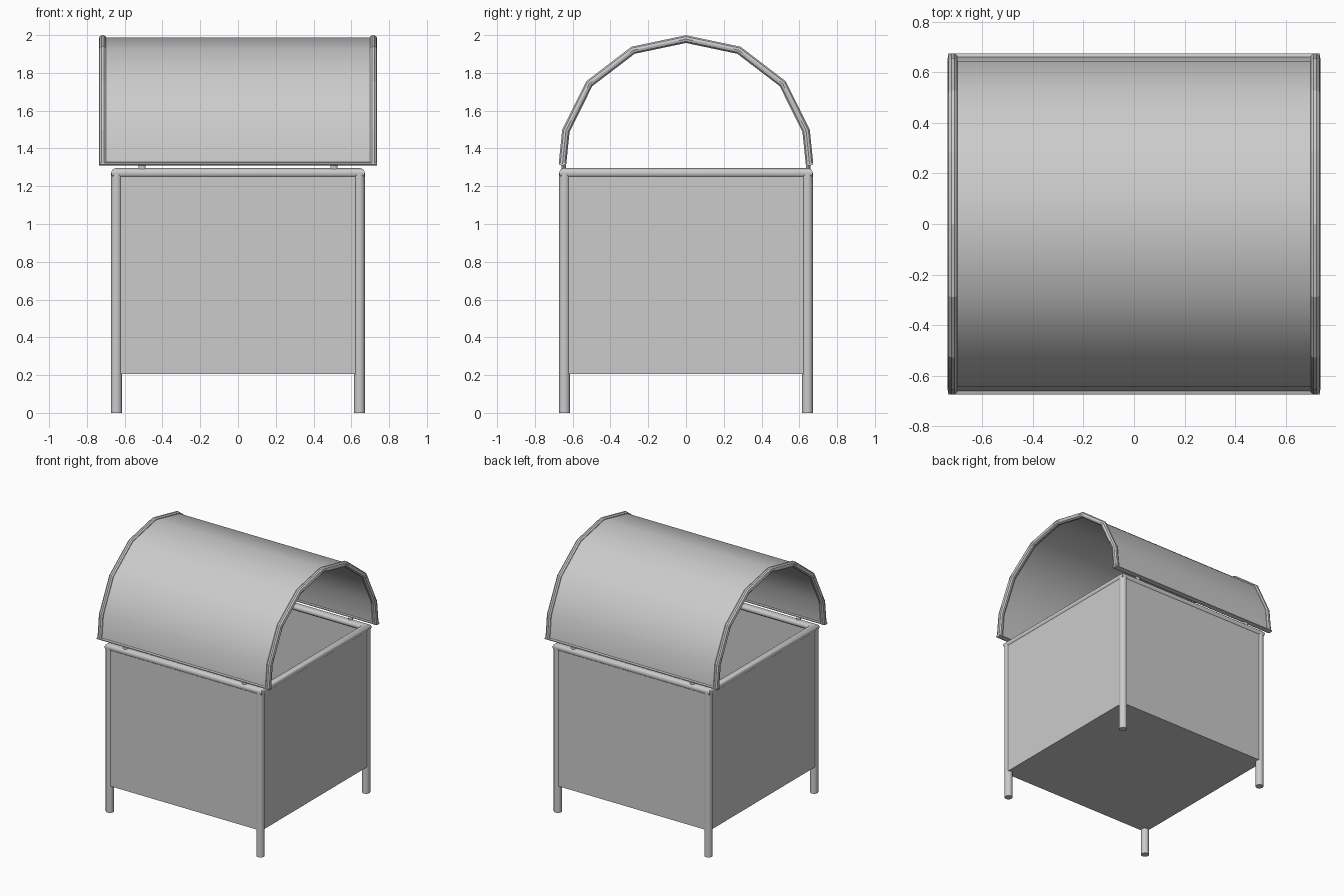
import bpy, bmesh, math
from mathutils import Vector

if "Cube" in bpy.data.objects:
    bpy.data.objects.remove(bpy.data.objects["Cube"])

X, Y, Z = Vector((1, 0, 0)), Vector((0, 1, 0)), Vector((0, 0, 1))


def finish(bm, name, angle=40):
    bmesh.ops.recalc_face_normals(bm, faces=bm.faces)
    me = bpy.data.meshes.new(name)
    bm.to_mesh(me)
    bm.free()
    ob = bpy.data.objects.new(name, me)
    bpy.context.collection.objects.link(ob)
    bpy.ops.object.select_all(action='DESELECT')
    ob.select_set(True)
    bpy.context.view_layer.objects.active = ob
    bpy.ops.object.shade_smooth_by_angle(angle=math.radians(angle))
    return ob


def ellipse(a, b, n=12):
    return [(a * math.cos(2 * math.pi * (i + .5) / n), b * math.sin(2 * math.pi * (i + .5) / n))
            for i in range(n)]


def sweep(name, path, normal, profile, closed=False, angle=40):
    """Sweep a profile along a planar path with mitred corners."""
    bm = bmesh.new()
    pts = [Vector(p) for p in path]
    n = len(pts)
    rings = []
    for i, p in enumerate(pts):
        a = (p - pts[i - 1]).normalized() if closed or i > 0 else None
        b = (pts[(i + 1) % n] - p).normalized() if closed or i < n - 1 else None
        a, b = a or b, b or a
        side = normal.cross((a + b).normalized())
        side /= side.dot(normal.cross(a))
        rings.append([bm.verts.new(p + side * u + normal * v) for u, v in profile])
    m = len(profile)
    for i in range(n if closed else n - 1):
        r, s = rings[i], rings[(i + 1) % n]
        for j in range(m):
            k = (j + 1) % m
            bm.faces.new((r[j], r[k], s[k], s[j]))
    if not closed:
        bm.faces.new(rings[0])
        bm.faces.new(rings[-1])
    return finish(bm, name, angle)


P = 0.643          # post centre
W = 0.663          # wall offset

# Four round posts
for sx in (-1, 1):
    for sy in (-1, 1):
        sweep("corner_post", [(sx * P, sy * P, 0), (sx * P, sy * P, 1.27)], X, ellipse(.029, .029, 16))

# Top rail loop
sweep("top_rail", [(-P, -P, 1.27), (P, -P, 1.27), (P, P, 1.27), (-P, P, 1.27)],
      Z, ellipse(.028, .026, 16), closed=True, angle=50)

# Open-topped bin with thin walls
bm = bmesh.new()
sq = [(-W, -W), (W, -W), (W, W), (-W, W)]
lo = [bm.verts.new((x, y, .205)) for x, y in sq]
hi = [bm.verts.new((x, y, 1.27)) for x, y in sq]
bm.faces.new(lo)
for i in range(4):
    j = (i + 1) % 4
    bm.faces.new((lo[i], lo[j], hi[j], hi[i]))
finish(bm, "bin_panels")

# Arched roof: curved sheet plus raised rims at both ends
half = [(.654, 1.317), (.636, 1.493), (.512, 1.743), (.28, 1.92)]
arch = half + [(0, 1.979)] + [(-y, z) for y, z in reversed(half)]
sweep("roof_sheet", [(0, y, z) for y, z in arch], X,
      [(-.008, -.72), (.008, -.72), (.008, .72), (-.008, .72)])
for sx in (-1, 1):
    sweep("roof_end_rim", [(sx * .716, y, z) for y, z in arch], X, ellipse(.021, .021, 10), angle=20)

# Roof bottom edge bars and small support pegs
for sy in (-1, 1):
    sweep("roof_bottom_bar", [(-.735, sy * .654, 1.319), (.735, sy * .654, 1.319)], Z,
          ellipse(.021, .009, 8))
    for sx in (-1, 1):
        sweep("roof_peg", [(sx * .508, sy * .648, 1.27), (sx * .508, sy * .648, 1.32)], X,
              ellipse(.012, .019, 12))
